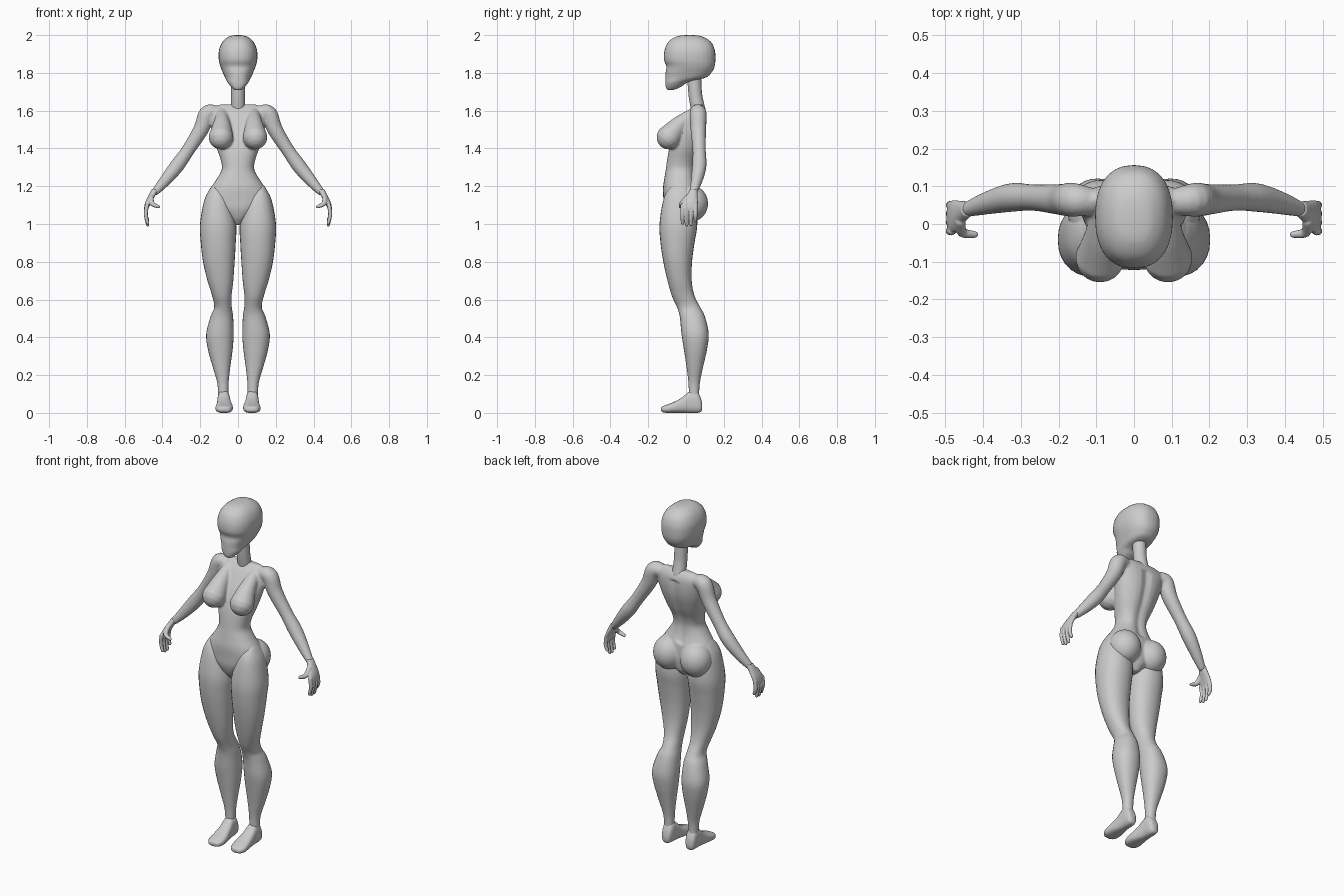
import bpy, bmesh, math
from mathutils import Vector

if "Cube" in bpy.data.objects:
    bpy.data.objects.remove(bpy.data.objects["Cube"])

N = 28


def dense(rows, k=5):
    """Catmull-Rom interpolation of rows of numbers."""
    out = []
    for i in range(len(rows) - 1):
        p = [rows[max(0, min(len(rows) - 1, i + d))] for d in (-1, 0, 1, 2)]
        for j in range(k):
            t = j / k
            out.append([0.5 * (2 * b + (c - a) * t + (2 * a - 5 * b + 4 * c - d) * t * t
                               + (3 * b - a - 3 * c + d) * t ** 3) for a, b, c, d in zip(*p)])
    return out + [list(rows[-1])]


def skin(bm, rings):
    rings = [[bm.verts.new(co) for co in ring] for ring in rings]
    for a, b in zip(rings, rings[1:]):
        for i in range(N):
            bm.faces.new((a[i], a[(i + 1) % N], b[(i + 1) % N], b[i]))
    bm.faces.new(rings[0])
    bm.faces.new(rings[-1])
    return [v for r in rings for v in r]


def loft(bm, rows, place, power=2.2):
    """Rows are (t, a0, a1, b0, b1): rounded sections stacked along one axis."""
    rings = []
    for t, a0, a1, b0, b1 in dense(rows):
        ring = []
        for i in range(N):
            c, s = math.cos(math.tau * i / N), math.sin(math.tau * i / N)
            u = math.copysign(abs(c) ** (2 / power), c)
            w = math.copysign(abs(s) ** (2 / power), s)
            ring.append(place(t, (a0 + a1 + u * (a1 - a0)) / 2, (b0 + b1 + w * (b1 - b0)) / 2))
        rings.append(ring)
    return skin(bm, rings)


def tube(bm, pts, side=1):
    """Points are (x, y, z, radius), with rounded ends."""
    rows = dense(pts)
    P = [Vector((side * r[0], r[1], r[2])) for r in rows]
    R = [r[3] for r in rows]
    d0, d1 = (P[0] - P[1]).normalized(), (P[-1] - P[-2]).normalized()
    angles = [math.radians(a) for a in (25, 50, 70, 86)]
    head = [(P[0] + d0 * R[0] * math.sin(a), R[0] * math.cos(a)) for a in reversed(angles)]
    tail = [(P[-1] + d1 * R[-1] * math.sin(a), R[-1] * math.cos(a)) for a in angles]
    path = head + list(zip(P, R)) + tail
    rings = []
    for i, (p, r) in enumerate(path):
        d = (path[min(i + 1, len(path) - 1)][0] - path[max(i - 1, 0)][0]).normalized()
        ref = Vector((0, 1, 0)) if abs(d.y) < 0.8 else Vector((1, 0, 0))
        u = d.cross(ref).normalized()
        w = d.cross(u)
        rings.append([p + r * (math.cos(math.tau * k / N) * u + math.sin(math.tau * k / N) * w)
                      for k in range(N)])
    skin(bm, rings)


def finish(name, bm, mirror=False, voxel=0, smooth=4):
    bmesh.ops.recalc_face_normals(bm, faces=bm.faces)
    for f in bm.faces:
        f.smooth = True
    me = bpy.data.meshes.new(name)
    bm.to_mesh(me)
    bm.free()
    ob = bpy.data.objects.new(name, me)
    bpy.context.collection.objects.link(ob)
    if voxel:
        m = ob.modifiers.new("blend", "REMESH")
        m.mode, m.voxel_size, m.use_smooth_shade = "VOXEL", voxel, True
        m = ob.modifiers.new("soften", "SMOOTH")
        m.factor, m.iterations = 0.5, smooth
    if mirror:
        m = ob.modifiers.new("mirror", "MIRROR")
        m.use_mirror_merge = False
    return ob


upright = lambda t, a, b: Vector((a, b, t))
forward = lambda t, a, b: Vector((a, t, b))
centred = lambda rows: [(z, -h, h, f, b) for z, h, f, b in rows]

# Torso with spine groove
bm = bmesh.new()
verts = loft(bm, centred([
    (1.632, .10, .045, .085), (1.60, .148, .015, .105), (1.55, .145, -.02, .112),
    (1.48, .133, -.06, .105), (1.40, .112, -.088, .08), (1.34, .092, -.10, .055),
    (1.29, .086, -.107, .045), (1.24, .112, -.115, .05), (1.19, .145, -.122, .065),
    (1.13, .165, -.12, .07), (1.08, .13, -.117, .07), (1.03, .06, -.10, .06),
    (.995, .02, -.075, .03)]), upright)
for v in verts:
    if v.co.y > .03 and 1.2 < v.co.z < 1.58:
        v.co.y -= .014 * math.exp(-(v.co.x / .025) ** 2)

# Breasts, buttocks and arms, blended into the torso
for s in (1, -1):
    tube(bm, [(.085, .03, 1.58, .03), (.086, -.035, 1.525, .047), (.09, -.09, 1.46, .066)], s)
    ball = bmesh.ops.create_uvsphere(bm, u_segments=32, v_segments=20, radius=1)["verts"]
    for v in ball:
        v.co = Vector((s * .088 + .087 * v.co.x, .027 + .09 * v.co.y, 1.108 + .096 * v.co.z))
    tube(bm, [(.12, .06, 1.59, .038), (.162, .064, 1.583, .045), (.196, .065, 1.50, .041),
              (.265, .07, 1.39, .035), (.325, .07, 1.305, .038), (.39, .055, 1.225, .03),
              (.437, .04, 1.172, .021)], s)
finish("torso_and_arms", bm, voxel=.006, smooth=6)

# Neck
bm = bmesh.new()
tube(bm, [(0, .066, 1.60, .038), (0, .05, 1.68, .036), (0, .043, 1.78, .037)])
finish("neck", bm)

# Head with brow, face and chin
bm = bmesh.new()
loft(bm, centred([
    (2.0, .012, .0, .04), (1.993, .048, -.05, .085), (1.965, .082, -.093, .132),
    (1.92, .101, -.114, .153), (1.87, .102, -.117, .156), (1.835, .094, -.104, .152),
    (1.805, .082, -.108, .138), (1.775, .069, -.109, .105), (1.752, .057, -.109, .015),
    (1.73, .041, -.108, -.02), (1.713, .024, -.103, -.055), (1.708, .01, -.095, -.075)]),
    upright, 2.35)
finish("head", bm, voxel=.006)

# Legs
bm = bmesh.new()
loft(bm, [
    (1.215, .115, .128, -.045, -.02), (1.18, .075, .153, -.095, .025), (1.12, .04, .18, -.122, .05),
    (1.0, .010, .201, -.140, .06), (.90, .012, .197, -.135, .045), (.80, .018, .185, -.12, .032),
    (.70, .025, .162, -.098, .03), (.62, .034, .137, -.075, .045), (.56, .033, .126, -.048, .075),
    (.51, .026, .145, -.033, .10), (.42, .023, .168, -.024, .12), (.34, .028, .160, -.012, .112),
    (.25, .040, .136, .002, .092), (.17, .049, .112, .012, .075), (.12, .051, .106, .015, .07),
    (.09, .052, .105, .015, .07)], upright)
finish("leg", bm, mirror=True)

# Feet
bm = bmesh.new()
loft(bm, [
    (.086, .066, .088, .02, .045), (.078, .052, .102, .005, .08), (.055, .044, .108, 0, .118),
    (.02, .042, .109, 0, .115), (-.02, .036, .112, 0, .082), (-.06, .028, .117, 0, .06),
    (-.10, .029, .118, 0, .044), (-.125, .042, .105, .004, .034), (-.132, .06, .09, .012, .026)],
    forward, 2.6)
finish("foot", bm, mirror=True)

# Hands: palm, four fingers and thumb
bm = bmesh.new()
loft(bm, [
    (1.182, .422, .458, .02, .06), (1.15, .438, .475, .003, .061), (1.115, .459, .491, -.02, .063),
    (1.085, .474, .497, -.026, .061), (1.072, .48, .495, -.02, .055)], upright)
for y, tip in ((-.019, 1.005), (.004, .995), (.027, .997), (.05, 1.02)):
    tube(bm, [(.483, y, 1.095, .011), (.488, y, 1.05, .0105), (.478, y, tip, .0085)])
tube(bm, [(.46, .005, 1.14, .014), (.455, -.022, 1.108, .013), (.422, -.028, 1.092, .009)])
finish("hand", bm, mirror=True, voxel=.003, smooth=3)
